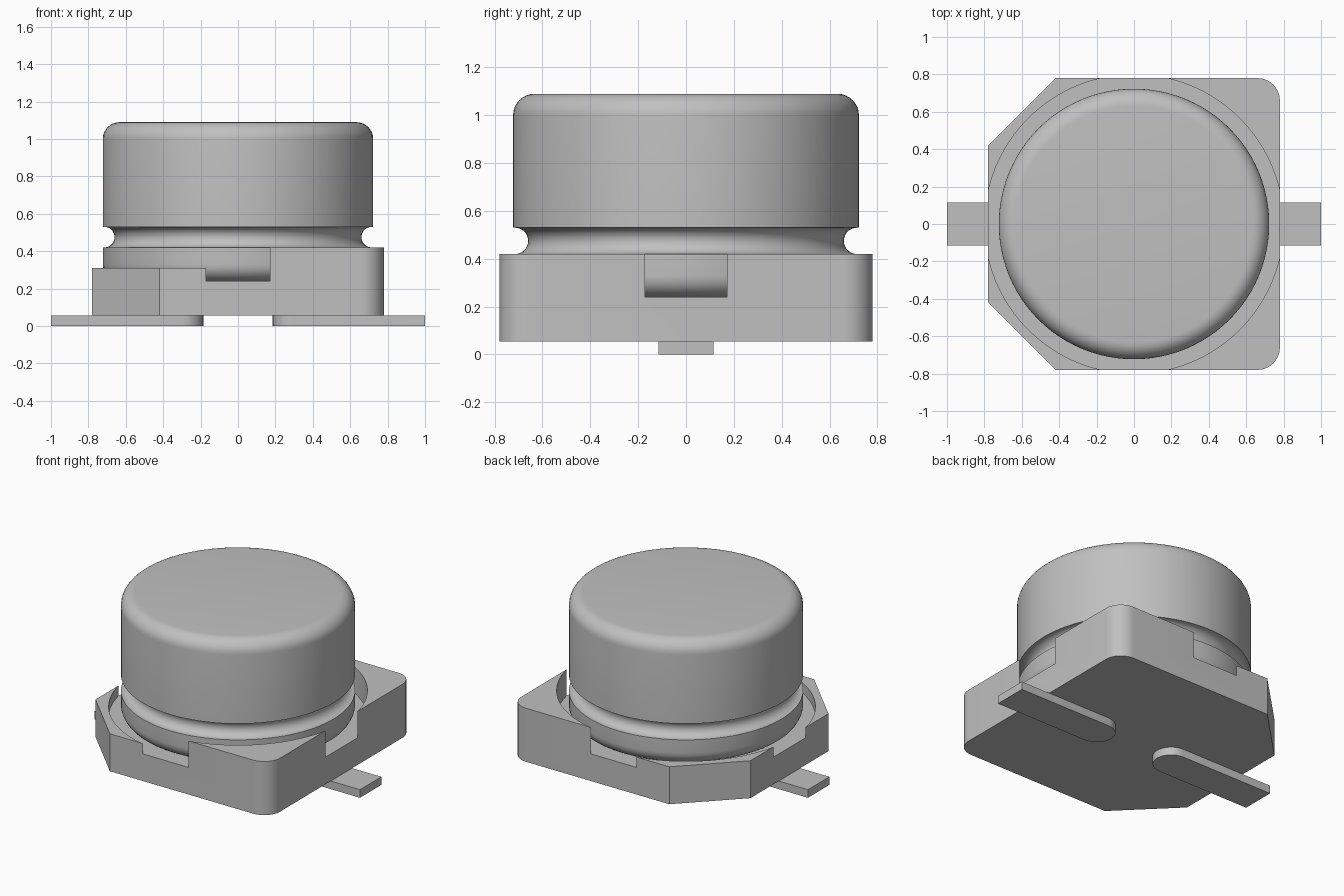
import bpy
import bmesh
from math import sin, cos, pi, radians

cube = bpy.data.objects.get("Cube")
if cube:
    bpy.data.objects.remove(cube, do_unlink=True)

grey = bpy.data.materials.new("plain grey")
grey.use_nodes = True
colour = (0.53, 0.53, 0.53, 1)
grey.diffuse_color = colour
grey.node_tree.nodes["Principled BSDF"].inputs["Base Color"].default_value = colour


def arc(cx, cy, r, start, end, steps):
    """Points along an arc, angles in degrees."""
    angles = [radians(start + (end - start) * i / steps) for i in range(steps + 1)]
    return [(cx + r * cos(a), cy + r * sin(a)) for a in angles]


def finish(name, bm):
    bmesh.ops.recalc_face_normals(bm, faces=bm.faces)
    mesh = bpy.data.meshes.new(name)
    bm.to_mesh(mesh)
    bm.free()
    mesh.materials.append(grey)
    obj = bpy.data.objects.new(name, mesh)
    bpy.context.collection.objects.link(obj)
    return obj


def select(obj):
    bpy.ops.object.select_all(action="DESELECT")
    obj.select_set(True)
    bpy.context.view_layer.objects.active = obj


def smooth(obj):
    select(obj)
    bpy.ops.object.shade_smooth_by_angle(angle=radians(30))


def prism(name, outline, z0, z1):
    bm = bmesh.new()
    face = bm.faces.new([bm.verts.new((x, y, z0)) for x, y in outline])
    out = bmesh.ops.extrude_face_region(bm, geom=[face])
    top = [v for v in out["geom"] if isinstance(v, bmesh.types.BMVert)]
    bmesh.ops.translate(bm, verts=top, vec=(0, 0, z1 - z0))
    return finish(name, bm)


def cut(obj, cutter):
    cutter.hide_render = True
    select(obj)
    mod = obj.modifiers.new("cut", "BOOLEAN")
    mod.operation = "DIFFERENCE"
    mod.solver = "EXACT"
    mod.object = cutter
    bpy.ops.object.modifier_apply(modifier=mod.name)
    bpy.data.objects.remove(cutter, do_unlink=True)


HALF, CHAMFER, ROUND = 0.78, 0.42, 0.12
BOTTOM, FLOOR, LOW, HIGH = 0.055, 0.24, 0.31, 0.42

# Base tray: two chamfered corners on -x, two rounded corners on +x
c = HALF - ROUND
outline = [(-HALF, CHAMFER), (-HALF, -CHAMFER), (-CHAMFER, -HALF)]
outline += arc(c, -c, ROUND, -90, 0, 10) + arc(c, c, ROUND, 0, 90, 10)
outline += [(-CHAMFER, HALF)]
base = prism("base_tray", outline, BOTTOM, HIGH)

# Round seat that breaks through the middle of each side wall
cut(base, prism("seat_cutter", arc(0, 0, 0.799, 0, 360, 96)[:-1], FLOOR, 0.6))
# Chamfered corners stand lower than the rounded ones
cut(base, prism("step_cutter", [(-1, -1), (0, -1), (0, -0.1), (-0.1, 0),
                                (0, 0.1), (0, 1), (-1, 1)], LOW, 0.6))
smooth(base)

# Can: lathed profile with rounded ends and a crimp groove
R, TOP, FILLET = 0.723, 1.09, 0.09
profile = [(0, FLOOR)]
profile += arc(R - FILLET, FLOOR + FILLET, FILLET, -90, 0, 8)
profile += [(R, HIGH)]
profile += arc(0.715, 0.475, 0.055, 270, 90, 14)
profile += [(R, 0.53)]
profile += arc(R - FILLET, TOP - FILLET, FILLET, 0, 90, 8)
profile += [(0, TOP)]

bm = bmesh.new()
verts = [bm.verts.new((r, 0, z)) for r, z in profile]
edges = [bm.edges.new(pair) for pair in zip(verts, verts[1:])]
bmesh.ops.spin(bm, geom=verts + edges, cent=(0, 0, 0), axis=(0, 0, 1),
               angle=2 * pi, steps=96, use_duplicate=False)
bmesh.ops.remove_doubles(bm, verts=bm.verts, dist=0.0005)
smooth(finish("can", bm))

# Flat leads with rounded inner ends
W = 0.115
for name, side in (("left_lead", 1), ("right_lead", -1)):
    pts = [(1, -W), (1, W)] + arc(0.185 + W, 0, W, 90, 270, 16)
    smooth(prism(name, [(side * x, y) for x, y in pts], 0, BOTTOM))
